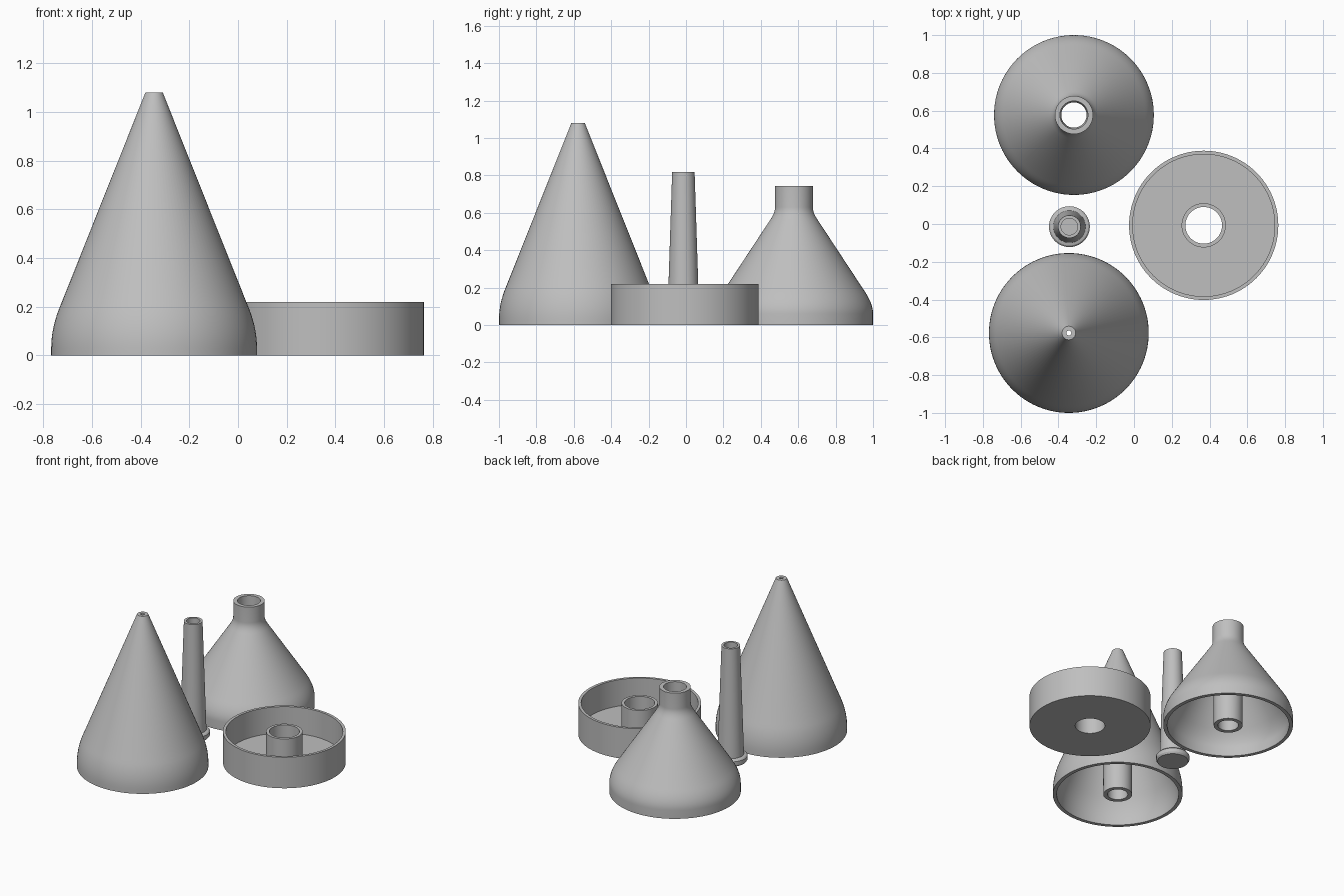
import bpy, bmesh, math

if "Cube" in bpy.data.objects:
    bpy.data.objects.remove(bpy.data.objects["Cube"])

SEGMENTS = 96

grey = bpy.data.materials.new("light grey plastic")
grey.diffuse_color = (0.52, 0.52, 0.52, 1)
grey.use_nodes = True
grey.node_tree.nodes["Principled BSDF"].inputs["Base Color"].default_value = grey.diffuse_color


def lathe(name, profile, centre, closed=True):
    """Spin an (r, z) outline around the vertical axis through centre."""
    bm = bmesh.new()
    verts = [bm.verts.new((r, 0, z)) for r, z in profile]
    edges = [bm.edges.new(p) for p in zip(verts, verts[1:])]
    if closed:
        edges.append(bm.edges.new((verts[-1], verts[0])))
    bmesh.ops.spin(bm, geom=verts + edges, cent=(0, 0, 0), axis=(0, 0, 1),
                   angle=2 * math.pi, steps=SEGMENTS, use_duplicate=False)
    bmesh.ops.remove_doubles(bm, verts=bm.verts, dist=0.0001)
    bmesh.ops.recalc_face_normals(bm, faces=bm.faces)
    mesh = bpy.data.meshes.new(name)
    bm.to_mesh(mesh)
    bm.free()
    mesh.materials.append(grey)
    obj = bpy.data.objects.new(name, mesh)
    obj.location = (centre[0], centre[1], 0)
    bpy.context.collection.objects.link(obj)
    bpy.ops.object.select_all(action='DESELECT')
    obj.select_set(True)
    bpy.context.view_layer.objects.active = obj
    bpy.ops.object.shade_smooth_by_angle(angle=math.radians(30))
    return obj


def curve(p0, p1, p2, steps=8):
    """Quadratic curve used for rounded shoulders."""
    pts = []
    for i in range(steps + 1):
        t = i / steps
        pts.append(tuple((1 - t) ** 2 * a + 2 * t * (1 - t) * b + t * t * c
                         for a, b, c in zip(p0, p1, p2)))
    return pts


# Tall cone: rounded skirt, hollow shell, central socket narrowing to the tip
tall = [(0.423, 0)]
tall += curve((0.423, 0.03), (0.423, 0.12), (0.381, 0.215))
tall += [(0.036, 1.08), (0.013, 1.08), (0.013, 1.04), (0.064, 0.83),
         (0.066, 0), (0.094, 0), (0.096, 0.86)]
tall += curve((0.357, 0.205), (0.398, 0.11), (0.398, 0.03))
tall += [(0.398, 0)]
lathe("tall_cone", tall, (-0.345, -0.577))

# Funnel: rounded skirt, sloped shoulder, straight neck, socket right through
funnel = [(0.423, 0)]
funnel += curve((0.423, 0.06), (0.423, 0.115), (0.375, 0.185))
funnel += curve((0.125, 0.565), (0.101, 0.6), (0.101, 0.63), 5)
funnel += [(0.101, 0.742), (0.074, 0.742), (0.067, 0), (0.094, 0),
           (0.097, 0.56)]
funnel += curve((0.352, 0.175), (0.398, 0.105), (0.398, 0.06))
funnel += [(0.398, 0)]
lathe("funnel", funnel, (-0.318, 0.577))

# Round tray with a central sleeve open at the bottom
tray = [(0.395, 0), (0.395, 0.22), (0.376, 0.22), (0.376, 0.033),
        (0.117, 0.033), (0.117, 0.22), (0.097, 0.22), (0.097, 0)]
lathe("tray", tray, (0.369, -0.007))

# Slim tapered peg: flanged foot, hollow top with a flat floor
peg = [(0, 0), (0.1, 0), (0.108, 0.012), (0.108, 0.038), (0.1, 0.046),
       (0.085, 0.05), (0.06, 0.818), (0.044, 0.818), (0.044, 0.06), (0, 0.06)]
lathe("tapered_peg", peg, (-0.342, -0.014), closed=False)
